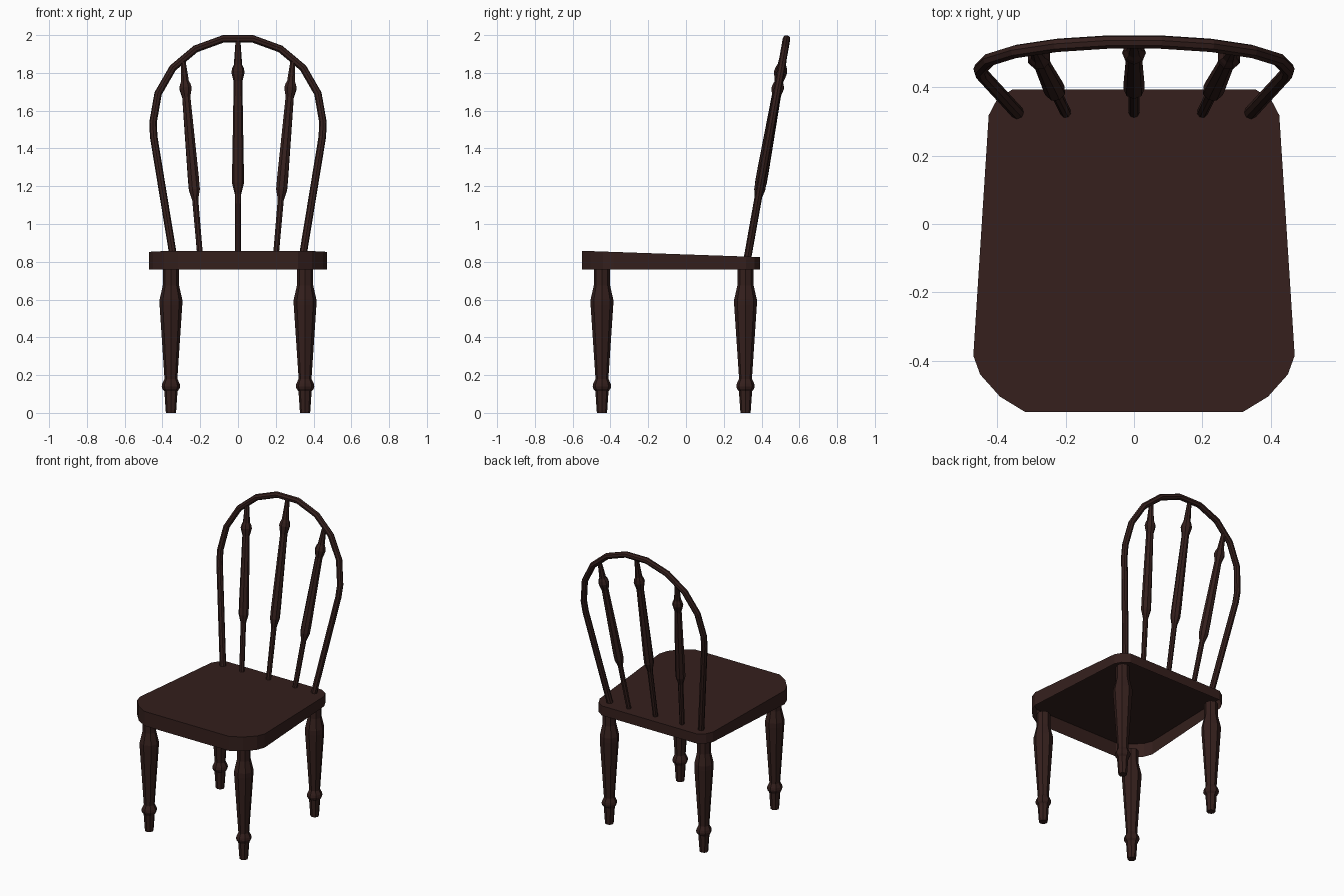
import bpy, bmesh, math
from mathutils import Vector

if "Cube" in bpy.data.objects:
    bpy.data.objects.remove(bpy.data.objects["Cube"])

wood = bpy.data.materials.new("dark_wood")
wood.diffuse_color = (0.035, 0.014, 0.012, 1)
wood.use_nodes = True
wood.node_tree.nodes["Principled BSDF"].inputs["Base Color"].default_value = wood.diffuse_color


def add_object(name, bm):
    bmesh.ops.recalc_face_normals(bm, faces=bm.faces)
    mesh = bpy.data.meshes.new(name)
    bm.to_mesh(mesh)
    bm.free()
    mesh.materials.append(wood)
    obj = bpy.data.objects.new(name, mesh)
    bpy.context.collection.objects.link(obj)
    return obj


def turned(name, start, end, profile, sides=8):
    """Turned part: profile is (fraction along axis, radius)."""
    start, end = Vector(start), Vector(end)
    rot = (end - start).to_track_quat('Z', 'Y')
    bm = bmesh.new()
    rings = []
    for t, r in profile:
        c = start.lerp(end, t)
        rings.append([bm.verts.new(c + rot @ Vector((
            r * math.cos(math.tau * i / sides),
            r * math.sin(math.tau * i / sides), 0))) for i in range(sides)])
    for a, b in zip(rings, rings[1:]):
        for i in range(sides):
            j = (i + 1) % sides
            bm.faces.new((a[i], a[j], b[j], b[i]))
    bm.faces.new(rings[0])
    bm.faces.new(rings[-1])
    return add_object(name, bm)


def back_point(x, z):
    """Point on the leaning plane of the backrest."""
    return Vector((x, 0.327 + (z - 0.828) * 0.178, z))


# Seat: sloping top and side walls, open underneath
half = [(0.318, -0.55), (0.392, -0.505), (0.45, -0.44), (0.47, -0.385),
        (0.425, 0.318), (0.402, 0.362), (0.357, 0.393)]
outline = half + [(-x, y) for x, y in reversed(half)]
bm = bmesh.new()
low = [bm.verts.new((x, y, 0.76)) for x, y in outline]
top = [bm.verts.new((x, y, 0.858 - (y + 0.55) * 0.035)) for x, y in outline]
for i in range(len(outline)):
    j = (i + 1) % len(outline)
    bm.faces.new((low[i], low[j], top[j], top[i]))
bm.faces.new(top)
add_object("seat", bm)

# Legs
H = 0.765
leg = [(z / H, r) for z, r in [
    (0, 0.027), (0.115, 0.035), (0.127, 0.045), (0.14, 0.049), (0.155, 0.046),
    (0.18, 0.034), (0.57, 0.06), (0.6, 0.06), (0.675, 0.043), (H, 0.043)]]
for row, y in (("front", -0.445), ("back", 0.315)):
    for side, x in (("left", -0.355), ("right", 0.355)):
        turned(f"{row}_leg_{side}", (x, y, 0), (x, y, H), leg)

# Back spindles
spindle = [(0, 0.016), (0.29, 0.017), (0.34, 0.031), (0.40, 0.031),
           (0.81, 0.023), (0.835, 0.03), (0.855, 0.035), (0.875, 0.03),
           (0.89, 0.022), (1, 0.013)]
for name, x0, x1, z1 in (("left", -0.2, -0.291, 1.87), ("centre", 0, 0, 1.97),
                         ("right", 0.2, 0.291, 1.87)):
    turned(f"back_spindle_{name}", back_point(x0, 0.826),
           back_point(x1, z1), spindle)

# Hoop: straight sides and a faceted half circle
arc = [(0.45 * math.cos(math.radians(a)), 1.537 + 0.45 * math.sin(math.radians(a)))
       for a in range(0, 181, 20)]
# even facets with a flat top
path = [(0.342, 0.826), (0.446, 1.46)] + arc + [(-0.446, 1.46), (-0.342, 0.826)]
curve = bpy.data.curves.new("back_hoop", 'CURVE')
curve.dimensions = '3D'
curve.bevel_depth = 0.02
curve.bevel_resolution = 2
curve.use_fill_caps = True
curve.materials.append(wood)
spline = curve.splines.new('POLY')
spline.points.add(len(path) - 1)
spline.use_smooth = False
for p, (x, z) in zip(spline.points, path):
    p.co = (*back_point(x, z), 1)
hoop = bpy.data.objects.new("back_hoop", curve)
bpy.context.collection.objects.link(hoop)
bpy.context.view_layer.objects.active = hoop
hoop.select_set(True)
bpy.ops.object.convert(target='MESH')
